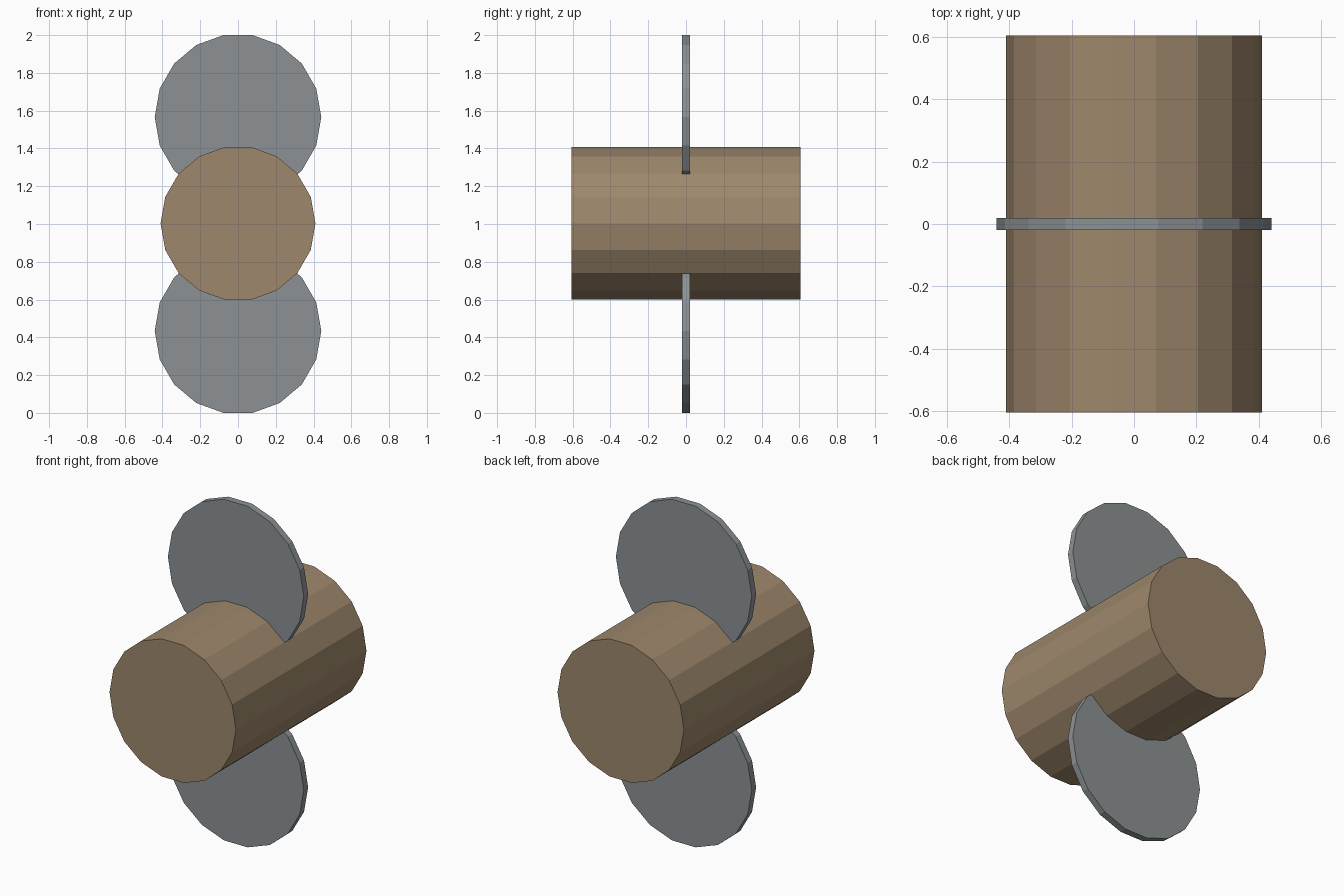
import bpy, bmesh
from math import sin, cos, tau

if "Cube" in bpy.data.objects:
    bpy.data.objects.remove(bpy.data.objects["Cube"])

SIDES = 18


def material(name, color):
    mat = bpy.data.materials.new(name)
    mat.diffuse_color = color
    mat.use_nodes = True
    mat.node_tree.nodes["Principled BSDF"].inputs["Base Color"].default_value = mat.diffuse_color
    return mat


def disc(name, radius, half_depth, z, mat):
    """Flat-sided cylinder lying along y, with a corner pointing to +x."""
    bm = bmesh.new()
    ring = [bm.verts.new((radius * cos(tau * i / SIDES), -half_depth,
                          radius * sin(tau * i / SIDES))) for i in range(SIDES)]
    face = bm.faces.new(ring)
    new = bmesh.ops.extrude_face_region(bm, geom=[face])["geom"]
    verts = [g for g in new if isinstance(g, bmesh.types.BMVert)]
    bmesh.ops.translate(bm, verts=verts, vec=(0, 2 * half_depth, 0))
    bmesh.ops.recalc_face_normals(bm, faces=bm.faces)
    mesh = bpy.data.meshes.new(name)
    bm.to_mesh(mesh)
    bm.free()
    mesh.materials.append(mat)
    obj = bpy.data.objects.new(name, mesh)
    obj.location.z = z
    bpy.context.collection.objects.link(obj)
    return obj


wood = material("brown", (0.342, 0.244, 0.149, 1))
steel = material("dark_grey", (0.265, 0.285, 0.293, 1))

# Brown barrel running front to back
disc("barrel", 0.41, 0.605, 1.003, wood)

# Thin round blades above and below, sunk into the barrel
for name, side in (("upper_blade", 1), ("lower_blade", -1)):
    disc(name, 0.441, 0.02, 1 + side * 0.566, steel)
